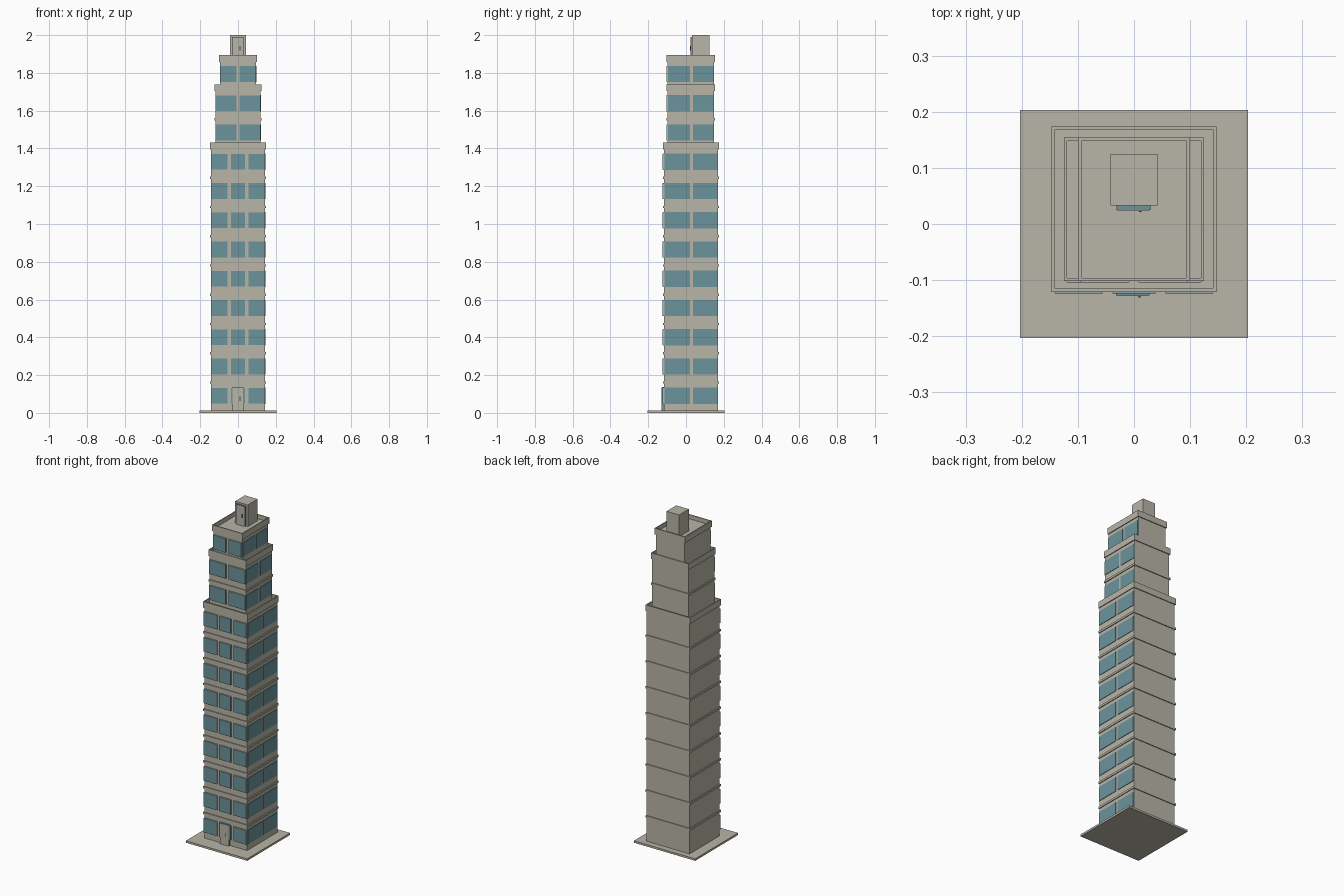
import bpy, bmesh

if "Cube" in bpy.data.objects:
    bpy.data.objects.remove(bpy.data.objects["Cube"])


def material(name, rgb):
    m = bpy.data.materials.new(name)
    m.diffuse_color = (*rgb, 1)
    m.use_nodes = True
    m.node_tree.nodes["Principled BSDF"].inputs["Base Color"].default_value = m.diffuse_color
    return m


STONE = material("pale stone", (0.48, 0.465, 0.39))
GLASS = material("blue glass", (0.15, 0.295, 0.34))
DARK = material("dark metal", (0.04, 0.045, 0.05))


def boxes(name, spans, mat):
    """One object from boxes given as (x0, x1, y0, y1, z0, z1)."""
    bm = bmesh.new()
    for x0, x1, y0, y1, z0, z1 in spans:
        vs = bmesh.ops.create_cube(bm, size=1)["verts"]
        for v in vs:
            v.co.x = x1 if v.co.x > 0 else x0
            v.co.y = y1 if v.co.y > 0 else y0
            v.co.z = z1 if v.co.z > 0 else z0
    me = bpy.data.meshes.new(name)
    bm.to_mesh(me)
    bm.free()
    me.materials.append(mat)
    ob = bpy.data.objects.new(name, me)
    bpy.context.collection.objects.link(ob)
    return ob


def parapet(name, x, y0, y1, z0, z1, t):
    """Thin wall around a roof."""
    boxes(name, [(-x, x, y0, y0 + t, z0, z1), (-x, x, y1 - t, y1, z0, z1),
                 (-x, -x + t, y0 + t, y1 - t, z0, z1),
                 (x - t, x, y0 + t, y1 - t, z0, z1)], STONE)


GROUND, FLOOR = 0.012, 0.1548
PARAPET = 0.025
SILL, HEAD = 0.036, 0.122       # window heights above each floor
LEDGE = 0.005

boxes("ground_plate", [(-0.203, 0.203, -0.203, 0.203, 0, GROUND)], STONE)

# name, first floor, last floor, half width, front, back, window splits on front
TIERS = [("lower", 0, 9, 0.142, -0.116, 0.169, (-0.047, 0.047)),
         ("middle", 9, 11, 0.120, -0.097, 0.149, (0.0,)),
         ("upper", 11, 12, 0.095, -0.097, 0.149, (0.0,))]
SIDE_SPLIT = 0.028

for name, f0, f1, hx, y0, y1, splits in TIERS:
    z0, z1 = GROUND + f0 * FLOOR, GROUND + f1 * FLOOR
    boxes(name + "_walls", [(-hx, hx, y0, y1, z0, z1)], STONE)

    ledges, frames, panes = [], [], []
    edges = [-hx - 0.008] + list(splits) + [hx + 0.008]
    for f in range(f0, f1):
        z = GROUND + f * FLOOR
        top = z + FLOOR
        # ledge closing each storey
        ledges.append((-hx - LEDGE, hx + LEDGE, y0 - LEDGE, y1 + LEDGE, top - 0.012, top))
        # front windows
        for a, b in zip(edges, edges[1:]):
            a, b = a + 0.008, b - 0.008
            frames.append((a, b, y0 - 0.006, y0, z + SILL, z + HEAD))
            panes.append((a + 0.001, b - 0.001, y0 - 0.0075, y0 - 0.006,
                          z + SILL + 0.001, z + HEAD - 0.001))
        # right side windows
        for a, b in ((y0 + 0.003, SIDE_SPLIT - 0.008), (SIDE_SPLIT + 0.008, y1 - 0.003)):
            panes.append((hx, hx + 0.003, a, b, z + SILL, z + HEAD))
    boxes(name + "_ledges", ledges, STONE)
    boxes(name + "_window_frames", frames, STONE)
    boxes(name + "_window_glass", panes, GLASS)
    parapet(name + "_parapet", hx + LEDGE, y0 - LEDGE, y1 + LEDGE, z1, z1 + PARAPET, 0.006)

# Stair hut on the roof
ROOF = GROUND + 12 * FLOOR
boxes("roof_hut", [(-0.042, 0.042, 0.033, 0.125, ROOF, 2.0)], STONE)


def door(name, x, y_wall, depth, z0, z1):
    """Framed door with a handle, facing the front."""
    front = y_wall - depth
    boxes(name + "_frame", [(x - 0.030, x + 0.030, front, y_wall, z0, z1)], GLASS)
    boxes(name + "_panel", [(x - 0.028, x + 0.028, front - 0.0015, front,
                             z0, z1 - 0.002)], STONE)
    zm = (z0 + z1) / 2
    boxes(name + "_handle", [(x + 0.010, x + 0.014, front - 0.004, front - 0.0015,
                              zm - 0.012, zm + 0.012)], DARK)


door("entrance_door", -0.002, -0.116, 0.011, GROUND, 0.137)
door("roof_door", -0.001, 0.033, 0.008, ROOF, 1.99)
